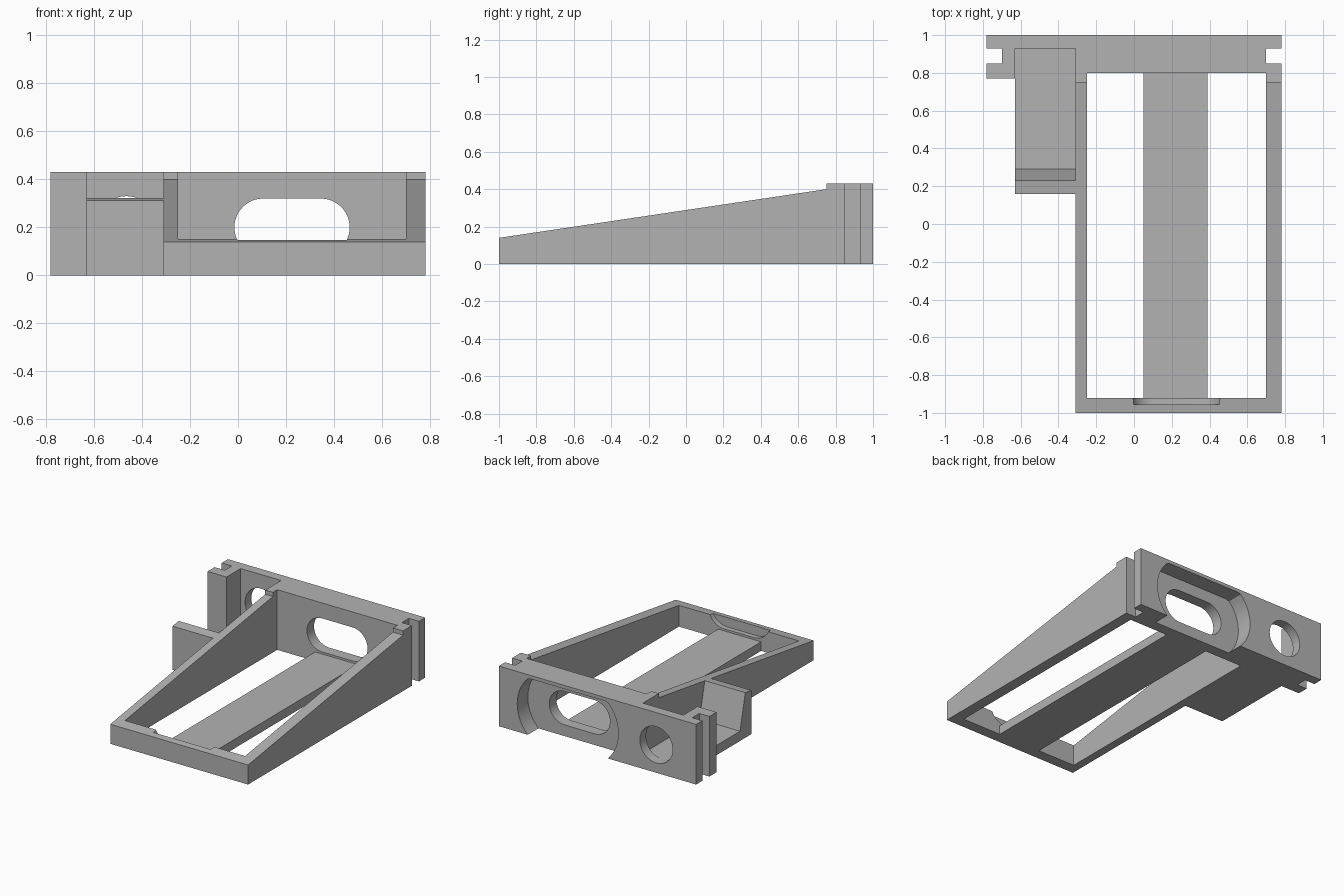
import bpy, bmesh
from math import sin, cos, pi

cube = bpy.data.objects.get("Cube")
if cube:
    bpy.data.objects.remove(cube, do_unlink=True)

grey = bpy.data.materials.new("matte_grey")
grey.use_nodes = True
colour = (0.45, 0.45, 0.45, 1)
grey.diffuse_color = colour
grey.node_tree.nodes["Principled BSDF"].inputs["Base Color"].default_value = colour


def prism(name, axis, points, start, end):
    """Extrude a 2D outline along the given axis."""
    place = {"x": lambda p, t: (t, p[0], p[1]),
             "y": lambda p, t: (p[0], t, p[1]),
             "z": lambda p, t: (p[0], p[1], t)}[axis]
    bm = bmesh.new()
    rings = [[bm.verts.new(place(p, t)) for p in points] for t in (start, end)]
    bm.faces.new(rings[0])
    bm.faces.new(rings[1])
    for i in range(len(points)):
        j = (i + 1) % len(points)
        bm.faces.new((rings[0][i], rings[0][j], rings[1][j], rings[1][i]))
    bmesh.ops.recalc_face_normals(bm, faces=bm.faces)
    mesh = bpy.data.meshes.new(name)
    bm.to_mesh(mesh)
    bm.free()
    mesh.materials.append(grey)
    obj = bpy.data.objects.new(name, mesh)
    bpy.context.collection.objects.link(obj)
    return obj


def box(name, x0, x1, y0, y1, z0, z1):
    return prism(name, "z", [(x0, y0), (x1, y0), (x1, y1), (x0, y1)], z0, z1)


def stadium(cx, cz, offset, r, steps=24):
    """Outline of a horizontal slot; zero offset gives a circle."""
    pts = []
    for side in (1, -1):
        for i in range(steps + (1 if offset else 0)):
            a = pi * i / steps - pi / 2
            pts.append((cx + side * (offset + r * cos(a)), cz + side * r * sin(a)))
    return pts


def combine(target, tool, operation):
    mod = target.modifiers.new(operation.lower(), "BOOLEAN")
    mod.operation, mod.solver, mod.object = operation, "EXACT", tool
    bpy.context.view_layer.update()
    with bpy.context.temp_override(object=target, active_object=target):
        bpy.ops.object.modifier_apply(modifier=mod.name)
    bpy.data.objects.remove(tool, do_unlink=True)


def slope(y):
    return 0.14 + 0.26 * (y + 1) / 1.75


# Wedge-shaped frame with a small step up to the back plate
top = 0.43
frame = prism("wedge_frame", "x", [(-1, 0), (0.9, 0), (0.9, top), (0.75, top),
                                   (0.75, slope(0.75)), (-1, slope(-1))], -0.31, 0.78)

# Frame opening, leaving a thin centre strip on the floor
combine(frame, box("opening_upper", -0.25, 0.70, -0.92, 0.80, 0.065, 1), "DIFFERENCE")
for x0, x1 in ((-0.25, 0.05), (0.39, 0.70)):
    combine(frame, box("opening_lower", x0, x1, -0.92, 0.80, -0.1, 0.2), "DIFFERENCE")

# Back plate with a deeper end and a vertical groove in each end
plate = prism("back_plate", "z", [
    (0.78, 1), (-0.78, 1), (-0.78, 0.93), (-0.70, 0.93), (-0.70, 0.85), (-0.78, 0.85),
    (-0.78, 0.77), (-0.63, 0.77), (-0.63, 0.80), (0.78, 0.80)], 0, top)
combine(frame, plate, "UNION")
combine(frame, box("end_groove", 0.70, 0.9, 0.85, 0.93, -0.1, 1), "DIFFERENCE")

# Side tray, open at its outer side, with a slanted inner front face
tray = prism("side_tray", "x", [(0.16, 0), (0.85, 0), (0.85, slope(0.75)),
                                (0.75, slope(0.75)), (0.16, slope(0.16))], -0.63, -0.28)
combine(frame, tray, "UNION")
pocket = prism("tray_pocket", "x", [(0.29, 0.07), (0.23, slope(0.23)), (0.23, 0.6),
                                    (0.93, 0.6), (0.93, 0.07)], -0.63, -0.31)
combine(frame, pocket, "DIFFERENCE")

# Rounded slot through the plate, also nicking the front wall
combine(frame, prism("slot", "y", stadium(0.225, 0.2, 0.12, 0.12), -0.955, 0.95),
        "DIFFERENCE")

# Wide recess in the rear face, open at the bottom
outline = [(x, min(z, 0.405)) for x, z in stadium(0.235, 0.2, 0.12, 0.28)]
combine(frame, prism("rear_recess", "y", outline, 0.88, 1.1), "DIFFERENCE")

# Round hole behind the tray
combine(frame, prism("round_hole", "y", stadium(-0.465, 0.2, 0, 0.13), 0.9, 1.1),
        "DIFFERENCE")

bpy.ops.object.select_all(action="DESELECT")
frame.select_set(True)
bpy.context.view_layer.objects.active = frame
bpy.ops.object.shade_smooth_by_angle(angle=pi / 6)
